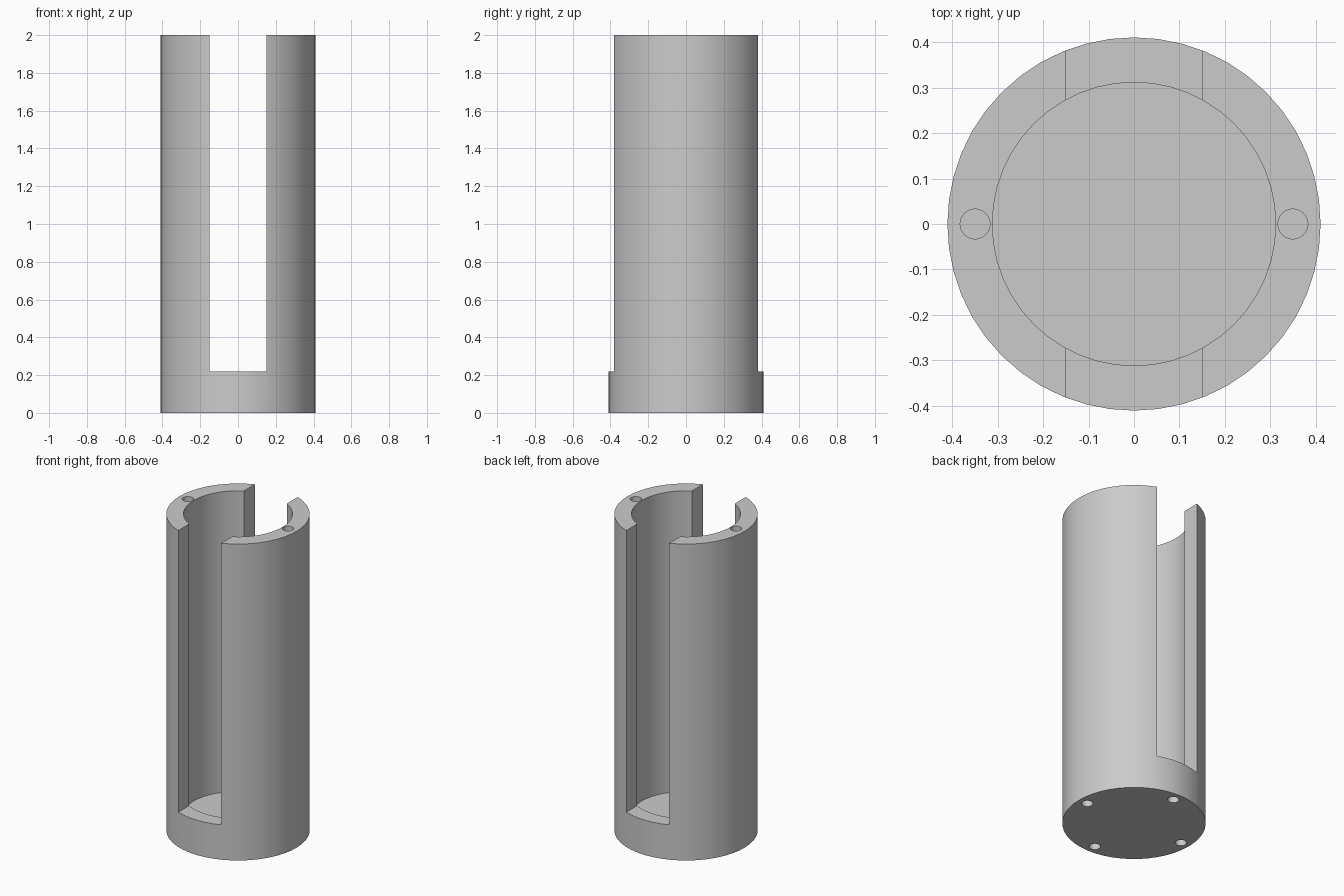
import bpy
import math

cube = bpy.data.objects.get("Cube")
if cube:
    bpy.data.objects.remove(cube, do_unlink=True)

HEIGHT = 2.0
OUTER_R, BORE_R = 0.411, 0.312
FLOOR_Z, SLOT_Z = 0.1, 0.22
SLOT_WIDTH = 0.3
HOLE_R, HOLE_RING = 0.033, 0.35
TOP_DEPTH, BASE_DEPTH = 0.2, 0.15
OVER = 0.1  # cutters reach past the surfaces they open

grey = bpy.data.materials.new("light grey")
grey.use_nodes = True
colour = (0.6, 0.6, 0.6, 1)
grey.diffuse_color = colour
grey.node_tree.nodes["Principled BSDF"].inputs["Base Color"].default_value = colour


def cylinder(name, radius, z0, z1, x=0, y=0, sides=48):
    bpy.ops.mesh.primitive_cylinder_add(
        vertices=sides, radius=radius, depth=z1 - z0, location=(x, y, (z0 + z1) / 2))
    obj = bpy.context.object
    obj.name = name
    return obj


def cut(target, cutter):
    """Subtract the cutter from the target and remove it."""
    mod = target.modifiers.new("cut", "BOOLEAN")
    mod.operation = "DIFFERENCE"
    mod.solver = "EXACT"
    mod.object = cutter
    bpy.ops.object.select_all(action="DESELECT")
    bpy.context.view_layer.objects.active = target
    target.select_set(True)
    bpy.ops.object.modifier_apply(modifier=mod.name)
    bpy.data.objects.remove(cutter, do_unlink=True)


# Tube with a closed base
body = cylinder("slotted_tube", OUTER_R, 0, HEIGHT)
cut(body, cylinder("bore", BORE_R, FLOOR_Z, HEIGHT + OVER))

# Open slot through the front and back walls
slot_top = HEIGHT + OVER
bpy.ops.mesh.primitive_cube_add(size=1, location=(0, 0, (SLOT_Z + slot_top) / 2))
slot = bpy.context.object
slot.scale = (SLOT_WIDTH, 1, slot_top - SLOT_Z)
cut(body, slot)

# Blind screw holes: one in each wall top, four around the base
for side in (-1, 1):
    cut(body, cylinder("top_hole", HOLE_R, HEIGHT - TOP_DEPTH, HEIGHT + OVER,
                       x=side * HOLE_RING, sides=24))
for i in range(4):
    a = i * math.pi / 2
    cut(body, cylinder("base_hole", HOLE_R, -OVER, BASE_DEPTH,
                       HOLE_RING * math.cos(a), HOLE_RING * math.sin(a), sides=24))

# Finish
body.data.materials.clear()
body.data.materials.append(grey)
for poly in body.data.polygons:
    poly.material_index = 0
bpy.ops.object.select_all(action="DESELECT")
body.select_set(True)
bpy.context.view_layer.objects.active = body
bpy.ops.object.shade_smooth_by_angle(angle=math.radians(30))
